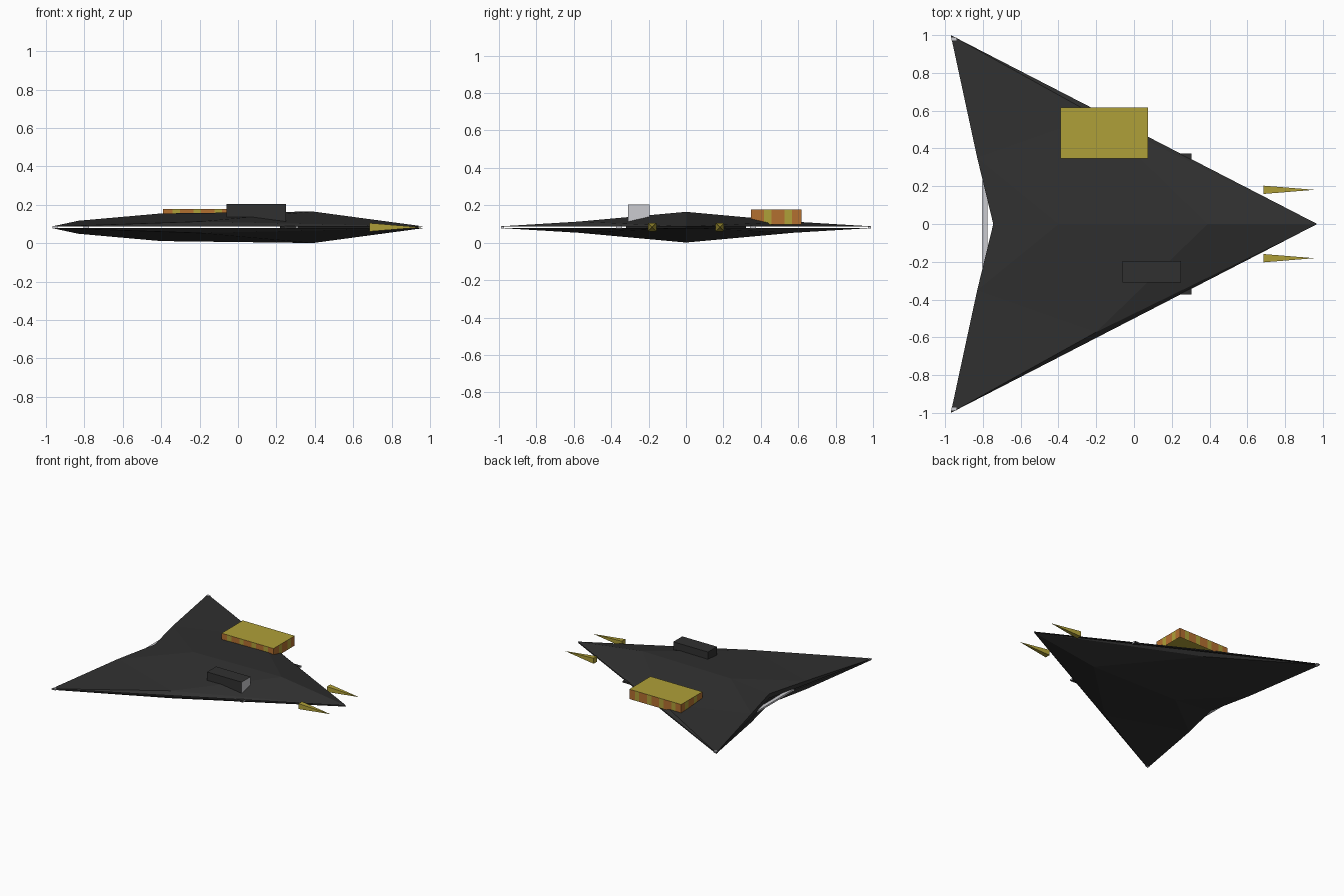
import bpy, bmesh
from mathutils import Vector

if "Cube" in bpy.data.objects:
    bpy.data.objects.remove(bpy.data.objects["Cube"])

MID = 0.083  # height of the seam between the two hull halves


def material(name, rgb):
    m = bpy.data.materials.new(name)
    m.diffuse_color = (*rgb, 1)
    m.use_nodes = True
    m.node_tree.nodes["Principled BSDF"].inputs["Base Color"].default_value = m.diffuse_color
    return m


DARK = material("charcoal", (0.03, 0.03, 0.03))
GREY = material("light grey", (0.6, 0.6, 0.63))
YELLOW = material("mustard yellow", (0.43, 0.35, 0.04))
ORANGE = material("burnt orange", (0.45, 0.16, 0.03))


def finish(name, bm, mats):
    bmesh.ops.remove_doubles(bm, verts=bm.verts, dist=1e-5)
    bmesh.ops.recalc_face_normals(bm, faces=bm.faces)
    me = bpy.data.meshes.new(name)
    bm.to_mesh(me)
    bm.free()
    ob = bpy.data.objects.new(name, me)
    bpy.context.collection.objects.link(ob)
    for m in mats:
        me.materials.append(m)
    return ob


def box(name, lo, hi, mats, grey_front=False):
    bm = bmesh.new()
    bmesh.ops.create_cube(bm, size=1)
    lo, hi = Vector(lo), Vector(hi)
    for v in bm.verts:
        v.co = Vector(((lo[i] + hi[i]) / 2 + v.co[i] * (hi[i] - lo[i]) for i in range(3)))
    ob = finish(name, bm, mats)
    if grey_front:
        for p in ob.data.polygons:
            p.material_index = 1 if p.normal.x > 0.9 else 0
    return ob


# Faceted hull half: s = 1 is the top, s = -1 the bottom
def hull_half(name, s):
    g = 0.004
    pts = {
        "nose": (0.97, 0, g), "tip": (-0.97, 1.0, g),
        "edge": (-0.2, 0.603, g), "shoulder": (-0.2, 0.572, 0.030),
        "fore": (0.39, 0, 0.082), "aft": (-0.4, 0, 0.072),
        "corner": (-0.83, 0.35, 0.034), "notch": (-0.745, 0, 0.040),
        "corner_low": (-0.83, 0.35, g), "notch_low": (-0.745, 0, g),
    }
    faces = ["nose edge shoulder", "edge tip shoulder", "nose shoulder fore",
             "fore shoulder aft", "shoulder corner aft", "shoulder tip corner",
             "aft corner notch", "tip corner_low corner",
             "corner corner_low notch_low notch",
             "nose notch_low corner_low tip edge"]
    bm = bmesh.new()
    for side in (1, -1):
        vs = {k: bm.verts.new((x, y * side, MID + s * z)) for k, (x, y, z) in pts.items()}
        for f in faces:
            bm.faces.new([vs[k] for k in f.split()])
    return finish(name, bm, [DARK])


hull_half("upper_hull", 1)
hull_half("lower_hull", -1)

# Core joining the halves near the nose
bm = bmesh.new()
base = bm.faces.new([bm.verts.new((x, y, MID - 0.004)) for x, y in
                     ((0.94, 0), (0.31, 0.32), (0.31, -0.32))])
ext = bmesh.ops.extrude_face_region(bm, geom=[base])
for v in ext["geom"]:
    if isinstance(v, bmesh.types.BMVert):
        v.co.z += 0.008
finish("nose_core", bm, [DARK])

# Engine strip in the rear notch
box("engine_strip", (-0.805, -0.23, MID - 0.007), (-0.775, 0.23, MID + 0.007), [GREY])

# Raised housing with a pale front
box("top_housing", (-0.06, -0.31, 0.105), (0.25, -0.195, 0.203), [DARK, GREY], True)

# Open-bottomed hatch with striped walls
x0, x1, y0, y1, z0, z1 = -0.39, 0.075, 0.347, 0.618, 0.098, 0.177
bm = bmesh.new()
bm.faces.new([bm.verts.new(p) for p in ((x0, y0, z1), (x1, y0, z1), (x1, y1, z1), (x0, y1, z1))])


def striped_wall(a, b, widths):
    total, t = sum(widths), 0
    a, b = Vector(a), Vector(b)
    for i, w in enumerate(widths):
        p, q = a.lerp(b, t / total), a.lerp(b, (t + w) / total)
        t += w
        f = bm.faces.new([bm.verts.new((c.x, c.y, z)) for c, z in
                          ((p, z0), (q, z0), (q, z1), (p, z1))])
        f.material_index = 1 - i % 2


for x in (x0, x1):
    striped_wall((x, y0, 0), (x, y1, 0), [7, 4, 7, 4, 5])
for y in (y0, y1):
    striped_wall((x0, y, 0), (x1, y, 0), [5, 4, 7, 4, 7, 4, 7, 4, 5])
finish("striped_hatch", bm, [YELLOW, ORANGE])

# Paired parts on both sides
for side, label in ((1, "left"), (-1, "right")):
    # Nose spike: a square pyramid
    bm = bmesh.new()
    y, r = 0.181 * side, 0.022
    b = [bm.verts.new((0.685, y + dy * r, MID + dz * r))
         for dy, dz in ((-1, -1), (1, -1), (1, 1), (-1, 1))]
    apex = bm.verts.new((0.955, y, MID))
    bm.faces.new(b)
    for i in range(4):
        bm.faces.new((b[i], b[(i + 1) % 4], apex))
    finish(label + "_spike", bm, [YELLOW])
    # Side gun
    y = 0.357 * side
    box(label + "_side_gun", (0.22, y - 0.016, MID - 0.007), (0.305, y + 0.016, MID + 0.007),
        [DARK, GREY], True)
    # Wing tip lamp
    y = 0.98 * side
    box(label + "_tip_lamp", (-0.965, y - 0.008, MID - 0.007), (-0.94, y + 0.008, MID + 0.007), [GREY])
